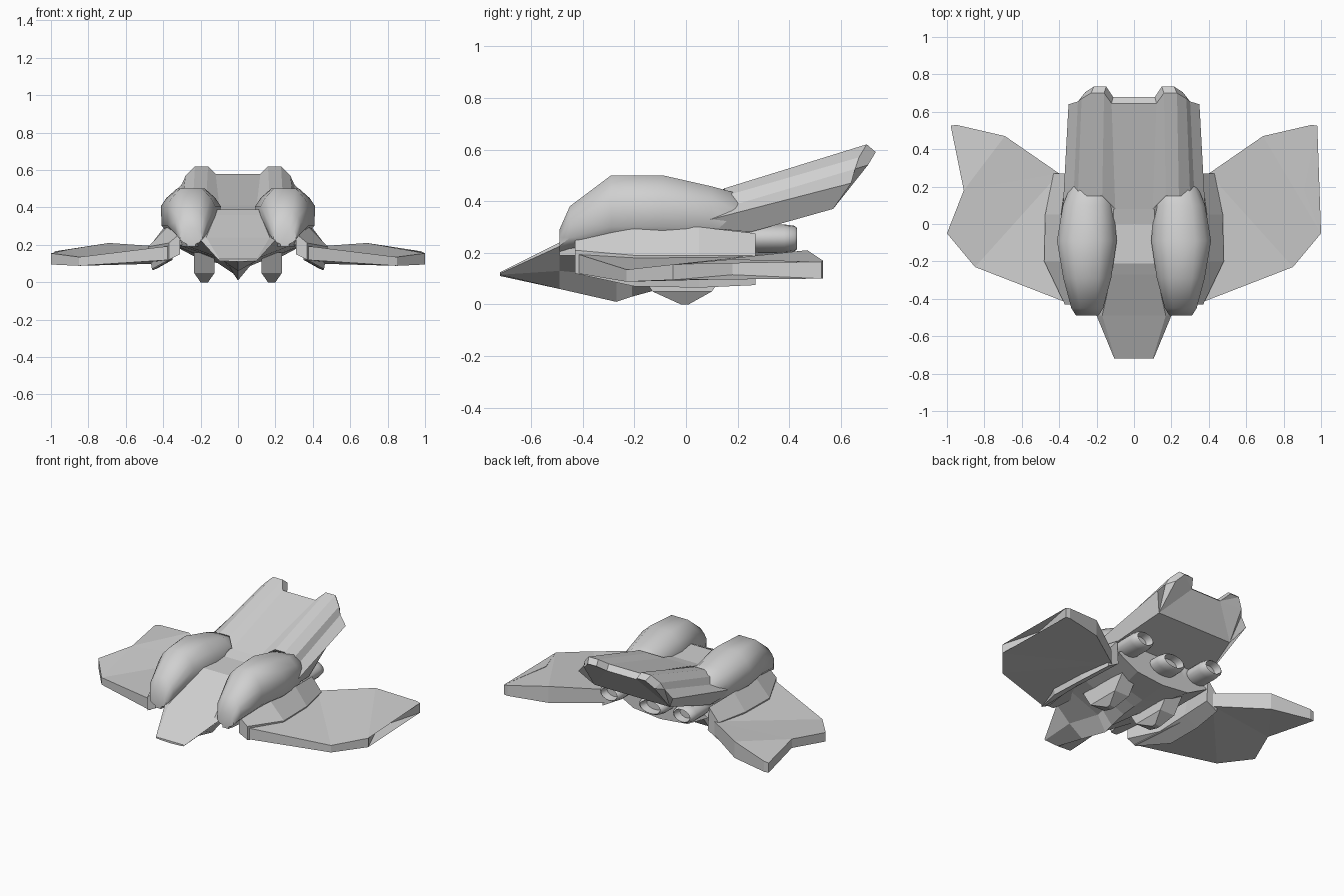
import bpy
import bmesh
from math import cos, sin, pi, radians

default_cube = bpy.data.objects.get("Cube")
if default_cube:
    bpy.data.objects.remove(default_cube, do_unlink=True)

# One hull colour
GREY = (0.63, 0.63, 0.63, 1.0)
paint = bpy.data.materials.new("hull grey")
paint.use_nodes = True
paint.diffuse_color = GREY
paint.node_tree.nodes["Principled BSDF"].inputs["Base Color"].default_value = GREY


def finish(name, bm, smooth_angle=None):
    """Turn a bmesh into a painted object."""
    bmesh.ops.recalc_face_normals(bm, faces=bm.faces[:])
    mesh = bpy.data.meshes.new(name)
    bm.to_mesh(mesh)
    bm.free()
    mesh.materials.append(paint)
    obj = bpy.data.objects.new(name, mesh)
    bpy.context.collection.objects.link(obj)
    if smooth_angle:
        bpy.ops.object.select_all(action="DESELECT")
        bpy.context.view_layer.objects.active = obj
        obj.select_set(True)
        bpy.ops.object.shade_smooth_by_angle(angle=radians(smooth_angle))
    return obj


def loft(name, rings, smooth_angle=None):
    """Skin a row of closed rings and cap both ends."""
    bm = bmesh.new()
    rows = [[bm.verts.new(p) for p in ring] for ring in rings]
    count = len(rows[0])
    for a, b in zip(rows, rows[1:]):
        for i in range(count):
            j = (i + 1) % count
            bm.faces.new((a[i], a[j], b[j], b[i]))
    caps = [bm.faces.new(rows[0]), bm.faces.new(rows[-1])]
    bmesh.ops.triangulate(bm, faces=caps)
    return finish(name, bm, smooth_angle)


def hull(name, points):
    """Wrap points in a convex solid."""
    bm = bmesh.new()
    for p in points:
        bm.verts.new(p)
    bmesh.ops.convex_hull(bm, input=bm.verts[:])
    return finish(name, bm)


def flip(points, side):
    return [(side * x, y, z) for x, y, z in points]


def symmetric(half):
    """Close a half ring that starts and ends on the centre line."""
    return half + flip(half[-2:0:-1], -1)


SIDES = (("left", 1), ("right", -1))

# Central hull: flat nose, ramp up to the deck, pointed keel
# y, deck x, deck z, edge x, edge z, chine x, chine z, keel z
stations = [
    (-.72, .10, .125, .105, .12, .10, .115, .11),
    (-.49, .17, .24, .20, .225, .10, .13, .06),
    (-.27, .12, .36, .29, .20, .06, .11, .01),
    (-.21, .11, .39, .32, .20, .07, .11, .03),
    (-.10, .11, .39, .35, .20, .12, .11, .06),
    (0, .11, .39, .35, .20, .13, .115, .07),
    (.08, .11, .41, .35, .20, .15, .12, .08),
    (.27, .20, .30, .35, .20, .20, .12, .10),
]
loft("central_hull", [
    symmetric([(0, y, dz), (dx, y, dz), (ex, y, ez), (cx, y, cz), (0, y, kz)])
    for y, dx, dz, ex, ez, cx, cz, kz in stations])

# Tail: sloping channelled fin with creased flanks and a chamfered rear lip
tail_front = [(0, .08, .41), (.1, .08, .41), (.17, .15, .45), (.24, .15, .45),
              (.3, .15, .42), (.33, .0, .33), (.385, .0, .305),
              (.35, .25, .28), (0, .25, .28)]
tail_back = [(0, .645, .58), (.12, .645, .58), (.16, .70, .62), (.23, .70, .62),
             (.28, .67, .57), (.30, .655, .525), (.35, .64, .47),
             (.28, .57, .37), (0, .57, .37)]
tail_lip = [(x * .93, y + .035, z - .03) for x, y, z in tail_back[:5]] + tail_back[5:]
loft("tail_fin", [symmetric(r) for r in (tail_front, tail_back, tail_lip)])

# Pods: bulging top on a narrow stem; y, centre x, half width, top, bottom
pod_half = [(.47, 1), (.82, .84), (1, .7), (.98, .36), (.7, .22), (.38, .14), (.36, 0)]
pod_profile = pod_half + [(-u, v) for u, v in reversed(pod_half)]
pod_stations = [
    (-.49, .25, .06, .29, .19),
    (-.45, .25, .085, .38, .19),
    (-.29, .25, .128, .50, .19),
    (-.09, .252, .16, .50, .19),
    (.10, .245, .135, .457, .19),
    (.20, .235, .105, .43, .19),
    (.27, .24, .09, .31, .19),
]
# Shoulders: x and z of inner top, outer top, outer bottom, inner bottom
shoulder_rings = [
    (-.43, [(.31, .26), (.37, .21), (.37, .12), (.31, .15)]),
    (-.20, [(.38, .295), (.48, .19), (.46, .07), (.37, .12)]),
    (.05, [(.39, .30), (.475, .19), (.455, .065), (.36, .12)]),
    (.27, [(.36, .275), (.43, .19), (.43, .075), (.35, .12)]),
]
# Wings: x, y, bottom, top
wing_outline = [
    (.36, -.42, .12, .195), (.85, -.23, .088, .135), (1, -.05, .095, .155),
    (.91, .18, .115, .175), (.98, .525, .10, .165), (.95, .53, .10, .17),
    (.69, .47, .10, .21), (.4, .27, .10, .19),
]

for label, side in SIDES:
    loft(label + "_pod", [
        flip([(cx + w * u, y, low + (top - low) * v) for u, v in pod_profile], side)
        for y, cx, w, top, low in pod_stations], 50)
    loft(label + "_shoulder", [
        flip([(x, y, z) for x, z in ring], side) for y, ring in shoulder_rings])
    loft(label + "_wing", [
        flip([(x, y, low) for x, y, low, top in wing_outline], side),
        flip([(x, y, top) for x, y, low, top in wing_outline], side)])
    # Belly skid
    skid = [(x, y, z) for y, z in ((-.13, .05), (-.2, .16), (.1, .05), (.18, .16))
            for x in (.125, .235)]
    skid += [(x, y, 0) for x in (.16, .2) for y in (-.02, .01)]
    hull(label + "_skid", flip(skid, side))

# Nozzles: flattened tubes under the tail, the centre one wider and lower
tube = [(.20, .9), (.28, 1), (.38, 1), (.42, .9), (.43, .75), (.38, .6)]
turns = [2 * pi * i / 16 for i in range(16)]
for label, cx, wide, back, lift in (("left", .27, .08, 0, .255),
                                    ("centre", 0, .1, -.05, .22),
                                    ("right", -.27, .08, 0, .255)):
    loft(label + "_nozzle", [
        [(cx + wide * r * cos(t), y + back, lift + .055 * r * sin(t)) for t in turns]
        for y, r in tube], 50)
